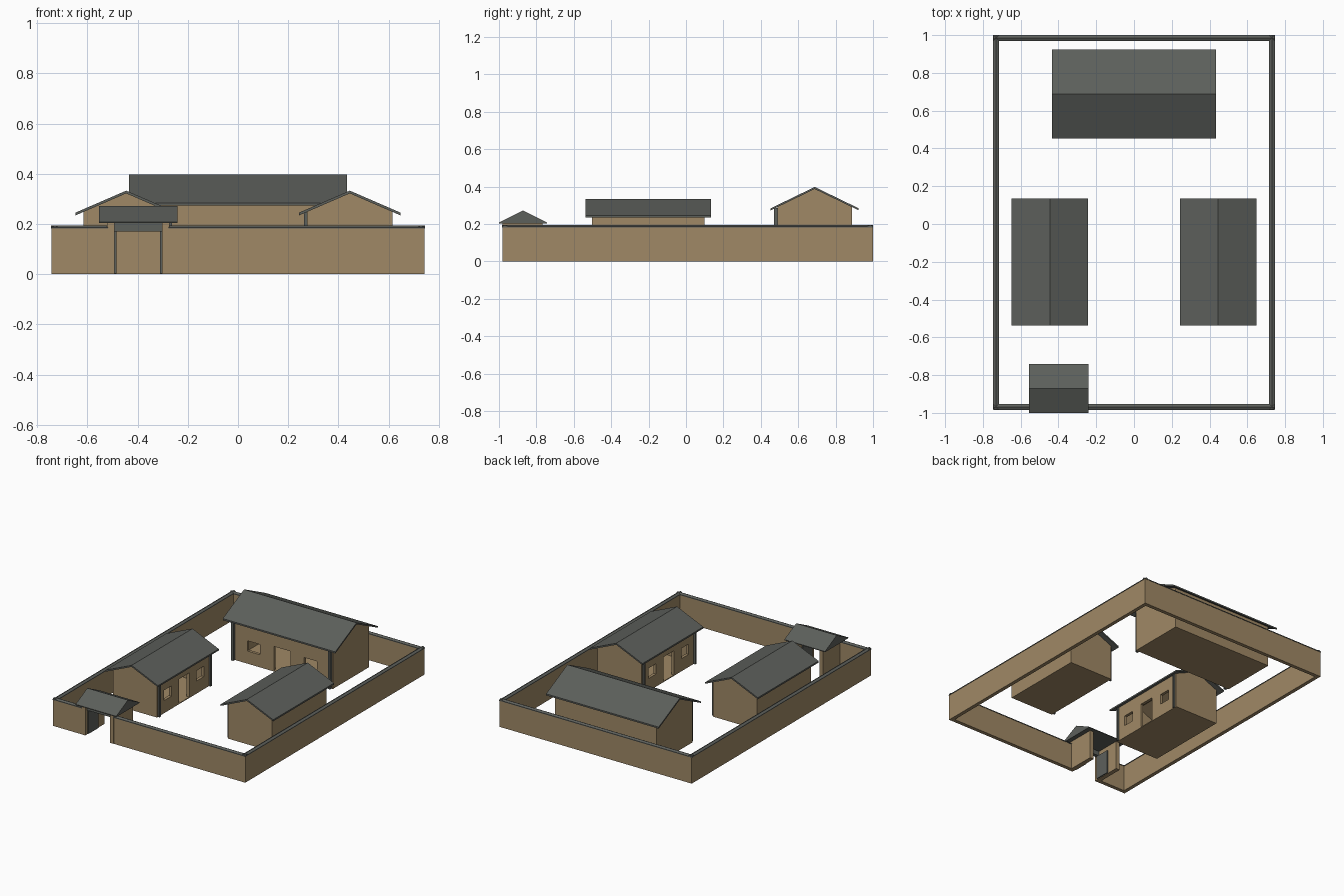
import bpy, bmesh, math
from mathutils import Matrix, Vector

if "Cube" in bpy.data.objects:
    bpy.data.objects.remove(bpy.data.objects["Cube"])


def material(name, rgb):
    m = bpy.data.materials.new(name)
    m.diffuse_color = (*rgb, 1)
    m.use_nodes = True
    m.node_tree.nodes["Principled BSDF"].inputs["Base Color"].default_value = m.diffuse_color
    return m


CLAY = material("tan clay", (0.35, 0.25, 0.133))
SLATE = material("slate grey", (0.108, 0.115, 0.105))


def prism(name, profile, length, mat, place=Matrix()):
    """Extrude a (y, z) profile along x, centred, then place it."""
    bm = bmesh.new()
    ends = [[bm.verts.new((s * length / 2, y, z)) for y, z in profile] for s in (-1, 1)]
    bm.faces.new(ends[0])
    bm.faces.new(ends[1])
    n = len(profile)
    for i in range(n):
        j = (i + 1) % n
        bm.faces.new((ends[0][i], ends[0][j], ends[1][j], ends[1][i]))
    bmesh.ops.recalc_face_normals(bm, faces=bm.faces)
    bm.transform(place)
    mesh = bpy.data.meshes.new(name)
    bm.to_mesh(mesh)
    bm.free()
    mesh.materials.append(mat)
    ob = bpy.data.objects.new(name, mesh)
    bpy.context.collection.objects.link(ob)
    return ob


def box(name, x0, x1, y0, y1, z0, z1, mat, place=Matrix()):
    profile = [(y0, z0), (y1, z0), (y1, z1), (y0, z1)]
    return prism(name, profile, x1 - x0, mat,
                 place @ Matrix.Translation(((x0 + x1) / 2, 0, 0)))


def cut(ob, cutter):
    mod = ob.modifiers.new("opening", 'BOOLEAN')
    mod.operation, mod.solver, mod.object = 'DIFFERENCE', 'EXACT', cutter
    bpy.context.view_layer.objects.active = ob
    bpy.ops.object.modifier_apply(modifier=mod.name)
    bpy.data.objects.remove(cutter)


def gable(half, base, eave, apex):
    return [(-half, base), (half, base), (half, eave), (0, apex), (-half, eave)]


def house(name, place, half_len, half_depth, roof_len, roof_half, ridge, eave,
          door, win_x, win_w, post):
    """Hollow gabled house whose facade looks to local -y."""
    slope = (ridge - eave) / roof_half
    t = 0.011
    apex = ridge - t
    # walls with door and windows
    body = prism(name + "_walls", gable(half_depth, 0, apex - slope * half_depth, apex),
                 half_len * 2, CLAY, place)
    w = 0.02
    inner = half_depth - w
    cut(body, prism("cutter", gable(inner, 0.006, apex - 0.015 - slope * inner, apex - 0.015),
                    2 * (half_len - w), CLAY, place))
    y0, y1 = -half_depth - 0.02, -half_depth + 0.04
    cut(body, box("cutter", -door / 2, door / 2, y0, y1, 0.006, 0.175, CLAY, place))
    for s in (-1, 1):
        c = s * win_x
        cut(body, box("cutter", c - win_w / 2, c + win_w / 2, y0, y1, 0.088, 0.16, CLAY, place))
    # roof slabs
    prism(name + "_roof", [(-roof_half, eave), (0, ridge), (roof_half, eave),
                           (roof_half, eave - t), (0, apex), (-roof_half, eave - t)],
          roof_len, SLATE, place)
    # veranda posts under the front eave
    top = apex - slope * (half_depth + post / 2)
    for s in (-1, 1):
        c = s * (half_len - 0.018)
        box(name + "_post", c - post / 2, c + post / 2, -half_depth - post, -half_depth,
            0, top, SLATE, place)


# houses around the courtyard
house("main_hall", Matrix.Translation((0, 0.688, 0)), 0.392, 0.2, 0.87, 0.235,
      0.398, 0.284, 0.13, 0.22, 0.1, 0.018)
for s, side in ((-1, "left"), (1, "right")):
    spot = Matrix.Translation((s * 0.4455, -0.202, 0)) @ Matrix.Rotation(-s * math.pi / 2, 4, 'Z')
    house(side + "_house", spot, 0.3, 0.17, 0.672, 0.203,
          0.333, 0.245, 0.115, 0.18, 0.08, 0.013)


# boundary wall with ridged coping
def wall(name, a, b):
    a, b = Vector((*a, 0)), Vector((*b, 0))
    d = b - a
    place = Matrix.Translation((a + b) / 2) @ Matrix.Rotation(math.atan2(d.y, d.x), 4, 'Z')
    h = 0.013
    prism(name, [(-h, 0), (h, 0), (h, 0.183), (-h, 0.183)], d.length, CLAY, place)
    prism(name + "_coping", gable(0.0155, 0.182, 0.187, 0.195), d.length + 0.003, SLATE, place)


X, YB, YF = 0.73, 0.985, -0.968
wall("left_wall", (-X, YF - 0.013), (-X, YB + 0.0135))
wall("right_wall", (X, YF - 0.013), (X, YB + 0.0135))
wall("back_wall", (-X - 0.013, YB), (X + 0.013, YB))
wall("front_wall_left", (-X - 0.013, YF), (-0.52, YF))
wall("front_wall_right", (-0.275, YF), (X + 0.013, YF))

# gatehouse: piers, open door leaves, lintel and solid roof
GX = -0.398
for s in (-1, 1):
    def span(a, b):
        return sorted((GX + s * a, GX + s * b))
    box("gate_pier", *span(0.095, 0.125), -0.982, -0.768, 0, 0.204, CLAY)
    box("gate_door_leaf", *span(0.087, 0.095), -0.955, -0.85, 0.003, 0.17, SLATE)
box("gate_lintel", GX - 0.095, GX + 0.095, -0.965, -0.94, 0.17, 0.204, SLATE)
prism("gate_roof", [(-0.129, 0.203), (0.129, 0.203), (0.129, 0.208), (0, 0.272), (-0.129, 0.208)],
      0.314, SLATE, Matrix.Translation((GX, -0.871, 0)))
